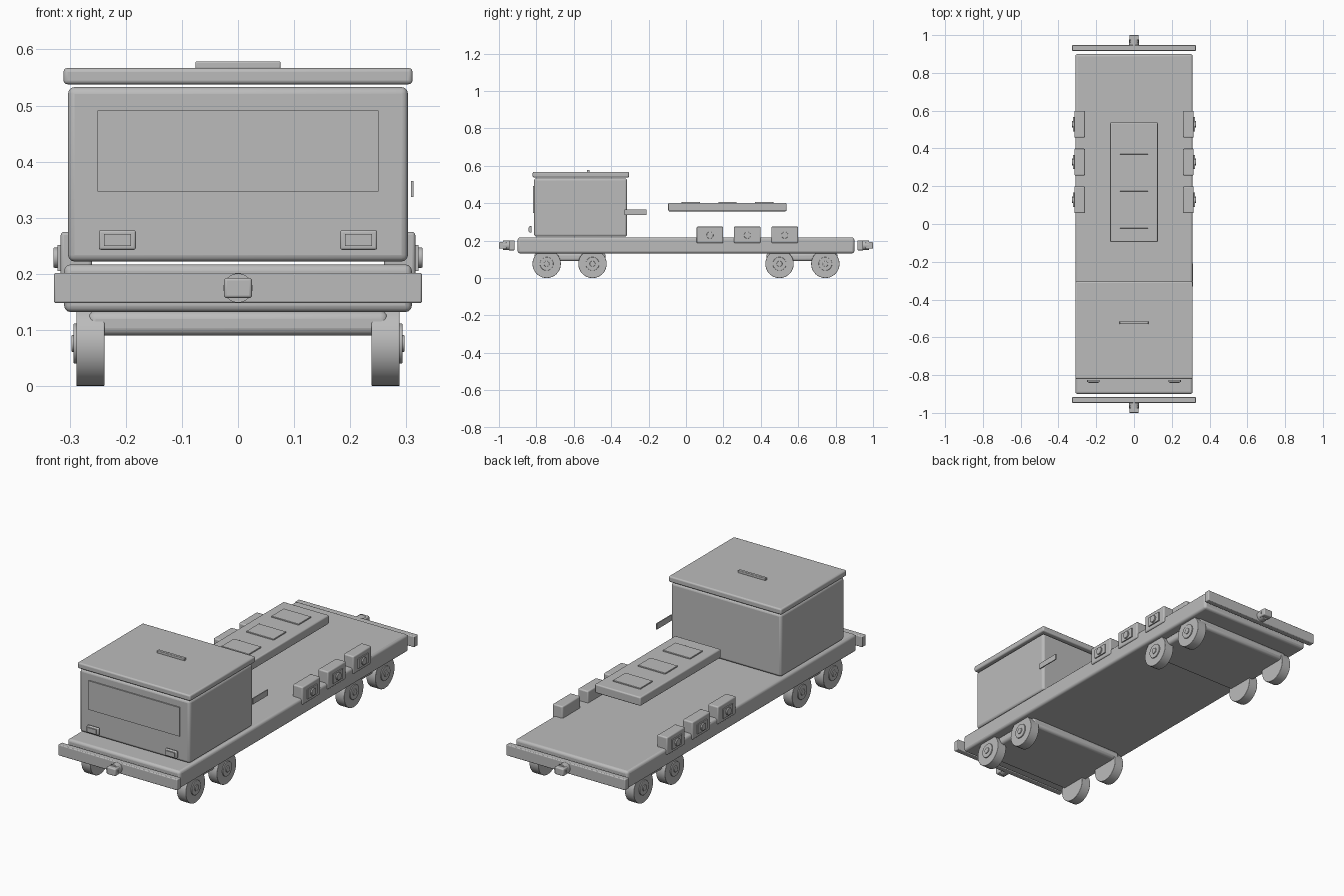
import bpy
from math import radians

cube = bpy.data.objects.get("Cube")
if cube:
    bpy.data.objects.remove(cube, do_unlink=True)

grey = bpy.data.materials.new("plain_grey")
grey.use_nodes = True
grey.diffuse_color = (0.5, 0.5, 0.5, 1)
grey.node_tree.nodes["Principled BSDF"].inputs["Base Color"].default_value = (0.5, 0.5, 0.5, 1)


def finish(ob, name, bevel):
    ob.name = name
    ob.data.materials.append(grey)
    if bevel:
        mod = ob.modifiers.new("rounded_edges", "BEVEL")
        mod.width = bevel
        mod.segments = 3
        mod.limit_method = "ANGLE"
        mod.angle_limit = radians(40)
    bpy.ops.object.shade_smooth_by_angle(angle=radians(25))
    return ob


def box(name, x, y, z, bevel=0.0):
    """Box given by its (low, high) range on each axis."""
    ranges = (x, y, z)
    bpy.ops.mesh.primitive_cube_add(size=1, location=[(a + b) / 2 for a, b in ranges])
    ob = bpy.context.object
    ob.scale = [abs(b - a) for a, b in ranges]
    bpy.ops.object.transform_apply(location=False, rotation=False, scale=True)
    return finish(ob, name, bevel)


def disc(name, centre, radius, depth, axis, bevel=0.0):
    """Cylinder lying along the x or y axis."""
    rotation = (0, radians(90), 0) if axis == "x" else (radians(90), 0, 0)
    bpy.ops.mesh.primitive_cylinder_add(vertices=32, radius=radius, depth=depth,
                                        location=centre, rotation=rotation)
    return finish(bpy.context.object, name, bevel)


SIDES = (("left", 1), ("right", -1))
ENDS = (("front", -1), ("rear", 1))

# Flat deck
box("deck", (-0.31, 0.31), (-0.9, 0.9), (0.132, 0.217), 0.012)

# Cab with roof, windscreen, vent and side lever
box("cab_body", (-0.303, 0.303), (-0.812, -0.315), (0.222, 0.533), 0.012)
box("cab_roof", (-0.311, 0.311), (-0.82, -0.305), (0.538, 0.567), 0.007)
box("roof_vent", (-0.076, 0.076), (-0.53, -0.515), (0.565, 0.579), 0.003)
box("windscreen", (-0.25, 0.25), (-0.818, -0.81), (0.347, 0.491))
box("side_lever", (0.308, 0.313), (-0.33, -0.21), (0.337, 0.366))

for side, s in SIDES:
    # Headlamps
    box(side + "_headlamp", (s * 0.182, s * 0.248), (-0.838, -0.825), (0.243, 0.278), 0.004)
    box(side + "_headlamp_lens", (s * 0.191, s * 0.239), (-0.842, -0.836), (0.25, 0.271))

    # Equipment boxes along the deck edge
    for i in range(3):
        y = 0.128 + 0.2 * i
        tag = f"{side}_{i + 1}"
        box("equipment_box_" + tag, (s * 0.26, s * 0.316), (y - 0.071, y + 0.071), (0.187, 0.275), 0.006)
        box("box_panel_" + tag, (s * 0.312, s * 0.322), (y - 0.038, y + 0.038), (0.205, 0.252))
        disc("box_knob_" + tag, (s * 0.322, y, 0.229), 0.018, 0.014, "x", 0.002)

for end, e in ENDS:
    # Buffer beam and coupler
    box(end + "_beam", (-0.328, 0.328), (e * 0.917, e * 0.947), (0.148, 0.202), 0.004)
    disc(end + "_coupler_shaft", (0, e * 0.955, 0.175), 0.026, 0.045, "y")
    box(end + "_coupler_head", (-0.025, 0.025), (e * 0.96, e * 1.0), (0.157, 0.193), 0.005)

    # Bogie with four wheels
    box(end + "_bogie", (-0.268, 0.268), (e * 0.43, e * 0.81), (0.09, 0.134), 0.014)
    for side, s in SIDES:
        for place, y in (("inner", 0.5), ("outer", 0.745)):
            tag = f"{end}_{side}_{place}"
            disc("wheel_" + tag, (s * 0.263, e * y, 0.076), 0.076, 0.05, "x", 0.002)
            disc("wheel_hub_" + tag, (s * 0.286, e * y, 0.076), 0.036, 0.014, "x", 0.002)
            disc("axle_cap_" + tag, (s * 0.29, e * y, 0.076), 0.015, 0.014, "x", 0.002)

# Raised centre slab with three plates
box("centre_slab", (-0.126, 0.126), (-0.095, 0.538), (0.357, 0.401), 0.006)
for i in range(3):
    y = 0.026 + 0.196 * i
    box(f"slab_plate_{i + 1}", (-0.075, 0.075), (y - 0.049, y + 0.049), (0.399, 0.407), 0.002)
